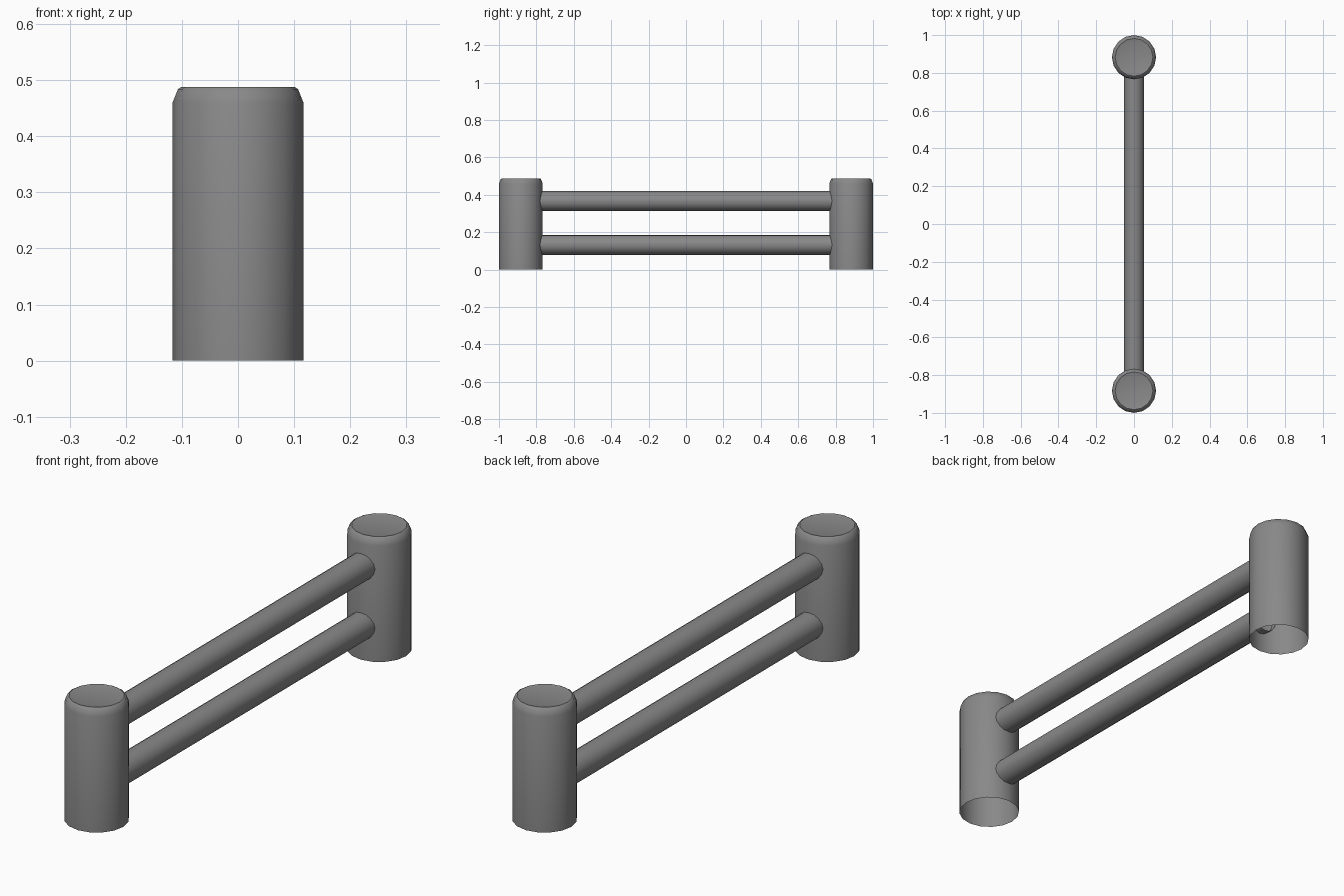
import bpy
import bmesh
import math
from mathutils import Matrix

cube = bpy.data.objects.get("Cube")
if cube:
    bpy.data.objects.remove(cube, do_unlink=True)

SIDES = 16
POST_Y = 0.883

# Single grey metal
metal = bpy.data.materials.new("grey metal")
metal.use_nodes = True
GREY = (0.25, 0.25, 0.25, 1)
metal.diffuse_color = GREY
metal.node_tree.nodes["Principled BSDF"].inputs["Base Color"].default_value = GREY


def lathe(name, profile, cap, matrix):
    """Stack rings of (radius, height), optionally closing the last ring."""
    bm = bmesh.new()
    rings = []
    for r, h in profile:
        angles = [math.tau * i / SIDES for i in range(SIDES)]
        rings.append([bm.verts.new((r * math.cos(a), r * math.sin(a), h)) for a in angles])
    for low, high in zip(rings, rings[1:]):
        for i in range(SIDES):
            j = (i + 1) % SIDES
            bm.faces.new((low[i], low[j], high[j], high[i]))
    if cap:
        bm.faces.new(rings[-1])
    bm.transform(matrix)
    mesh = bpy.data.meshes.new(name)
    bm.to_mesh(mesh)
    bm.free()
    mesh.materials.append(metal)
    obj = bpy.data.objects.new(name, mesh)
    bpy.context.collection.objects.link(obj)
    bpy.ops.object.select_all(action="DESELECT")
    obj.select_set(True)
    bpy.context.view_layer.objects.active = obj
    bpy.ops.object.shade_smooth_by_angle(angle=math.radians(40))


# Hollow posts, open below, with a bevelled rim and slightly sunken cap
post = [(0.117, 0), (0.117, 0.459), (0.107, 0.484), (0.1, 0.488), (0.086, 0.484)]
for name, y in (("front_post", -POST_Y), ("back_post", POST_Y)):
    lathe(name, post, True, Matrix.Translation((0, y, 0)))

# Two open tubes joining the posts
rail = [(0.053, -0.8), (0.053, 0.8)]
for name, z in (("lower_rail", 0.132), ("upper_rail", 0.366)):
    lathe(name, rail, False, Matrix.Translation((0, 0, z)) @ Matrix.Rotation(math.pi / 2, 4, "X"))
